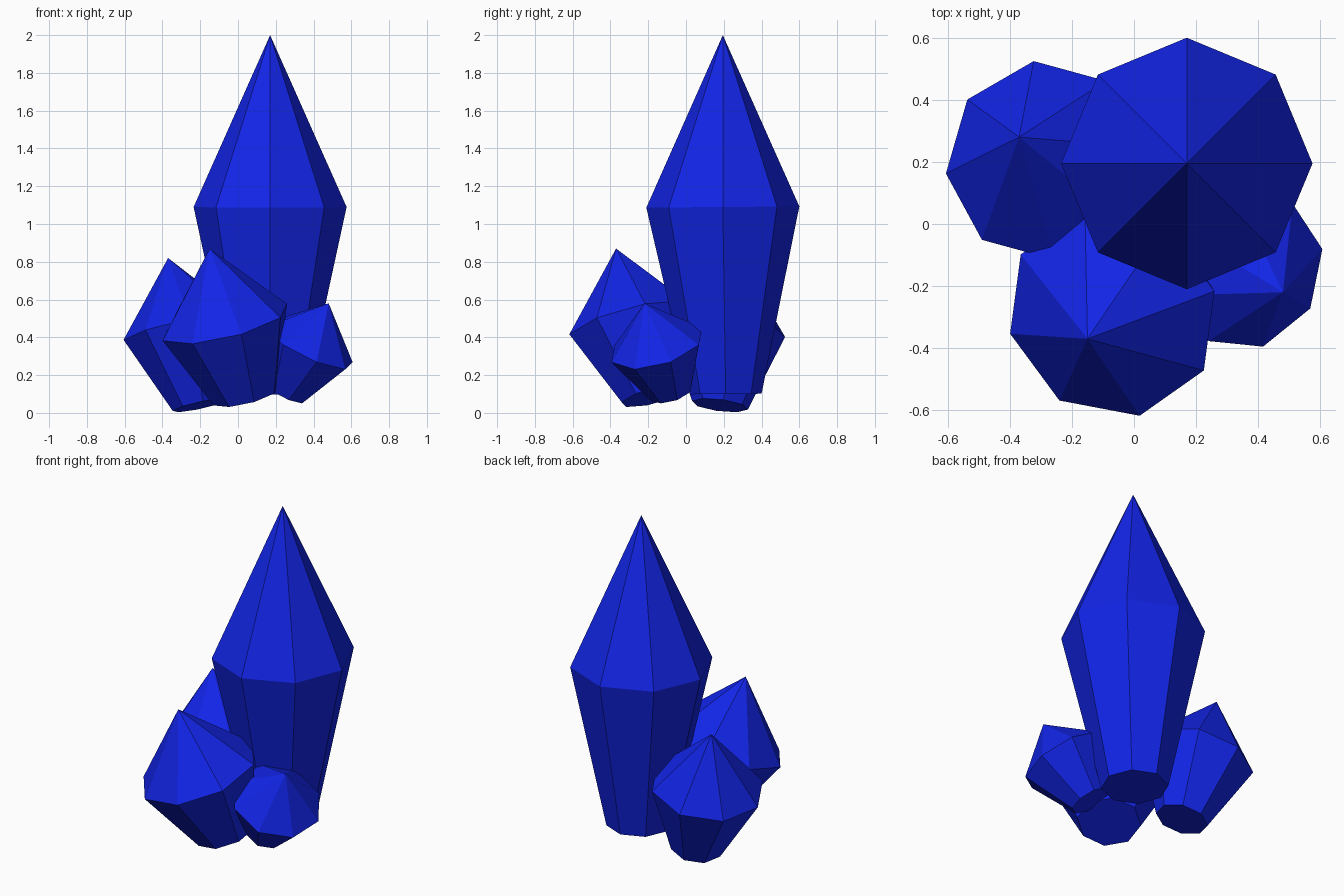
import bpy, bmesh
from math import radians, cos, sin
from mathutils import Vector

if "Cube" in bpy.data.objects:
    bpy.data.objects.remove(bpy.data.objects["Cube"])

SIDES = 8

blue = bpy.data.materials.new("blue_crystal")
blue.diffuse_color = (0.006, 0.018, 0.8, 1)
blue.use_nodes = True
blue.node_tree.nodes["Principled BSDF"].inputs["Base Color"].default_value = blue.diffuse_color


def crystal(name, base, base_r, girdle, girdle_r, apex, phase):
    """Faceted crystal: narrow base ring, wide girdle ring, pointed tip."""
    base, girdle, apex = Vector(base), Vector(girdle), Vector(apex)
    axis = (apex - base).normalized()
    u = (Vector((1, 0, 0)) - axis * axis.x).normalized()
    v = axis.cross(u)
    bm = bmesh.new()

    def ring(centre, r):
        angles = [radians(phase + i * 360 / SIDES) for i in range(SIDES)]
        return [bm.verts.new(centre + u * r * cos(a) + v * r * sin(a)) for a in angles]

    low, wide = ring(base, base_r), ring(girdle, girdle_r)
    tip = bm.verts.new(apex)
    bm.faces.new(low[::-1])
    for i in range(SIDES):
        j = (i + 1) % SIDES
        bm.faces.new((low[i], low[j], wide[j], wide[i]))
        bm.faces.new((wide[i], wide[j], tip))
    mesh = bpy.data.meshes.new(name)
    bm.to_mesh(mesh)
    bm.free()
    mesh.materials.append(blue)
    obj = bpy.data.objects.new(name, mesh)
    bpy.context.collection.objects.link(obj)
    return obj


# Tall upright crystal
crystal("main_crystal", (0.17, 0.21, 0.1), 0.19, (0.17, 0.195, 1.09), 0.405,
        (0.17, 0.195, 2.0), 0)
# Three short crystals leaning outwards around it
crystal("front_crystal", (0.04, -0.17, 0.09), 0.18, (-0.07, -0.285, 0.48), 0.35,
        (-0.15, -0.37, 0.87), 15)
crystal("left_crystal", (-0.2, 0.18, 0.04), 0.15, (-0.29, 0.205, 0.45), 0.325,
        (-0.37, 0.28, 0.82), 6)
crystal("right_crystal", (0.25, -0.08, 0.11), 0.12, (0.375, -0.155, 0.36), 0.26,
        (0.48, -0.22, 0.58), 10)
